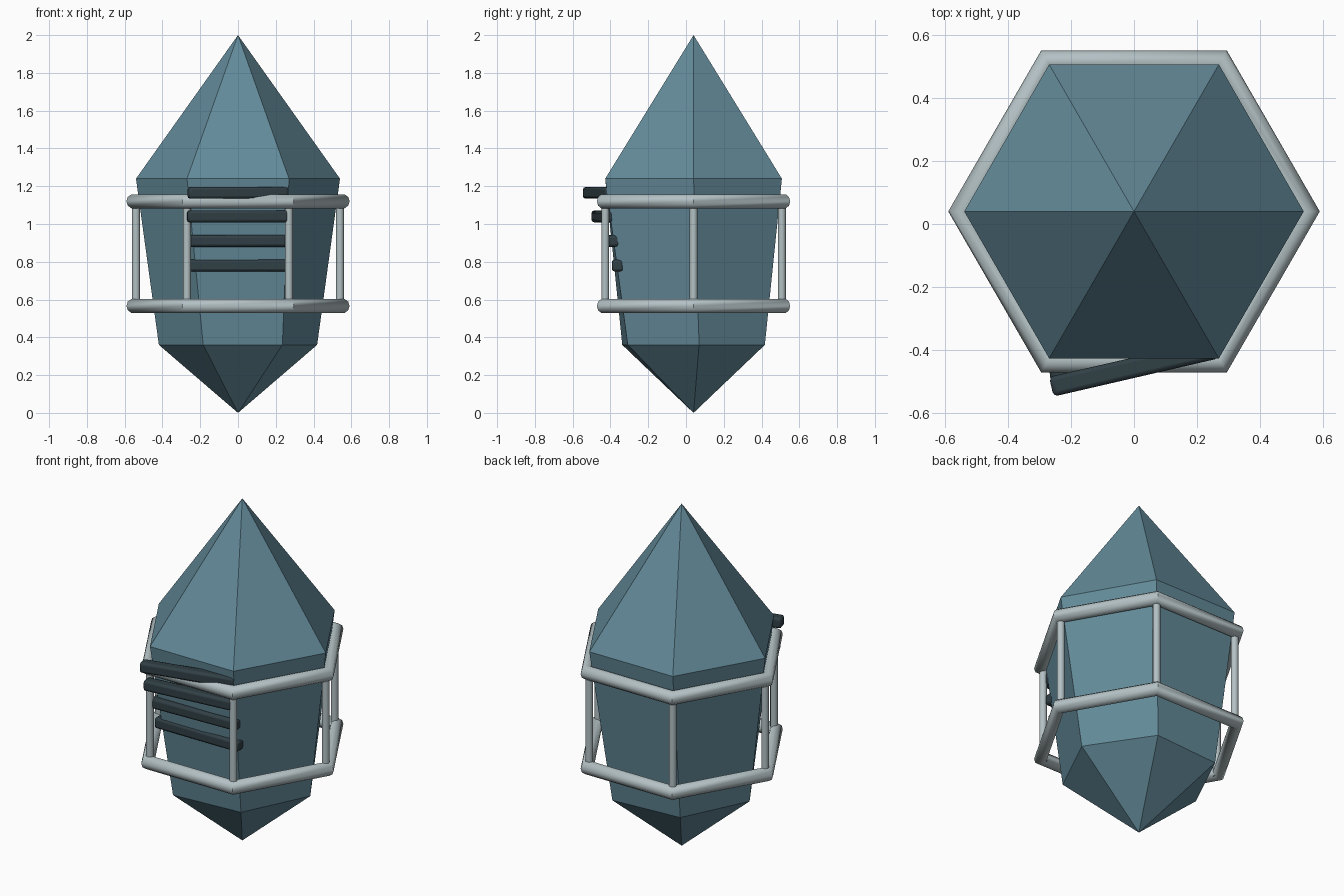
import bpy, bmesh, math
from mathutils import Vector

if "Cube" in bpy.data.objects:
    bpy.data.objects.remove(bpy.data.objects["Cube"])

CY = 0.04  # hexagon axis sits slightly behind the origin


def material(name, rgb):
    m = bpy.data.materials.new(name)
    m.diffuse_color = (*rgb, 1)
    m.use_nodes = True
    m.node_tree.nodes["Principled BSDF"].inputs["Base Color"].default_value = m.diffuse_color
    return m


CRYSTAL = material("teal", (0.125, 0.255, 0.32))
METAL = material("pale_metal", (0.45, 0.53, 0.55))
DARK = material("dark_slate", (0.03, 0.05, 0.06))


def finish(name, mat, smooth=None):
    ob = bpy.context.object
    ob.name = name
    ob.data.materials.append(mat)
    if smooth:
        bpy.ops.object.shade_smooth_by_angle(angle=math.radians(smooth))
    return ob


def hexagon(radius, z, twist=0):
    return [Vector((radius * math.cos(math.radians(60 * i + twist)),
                    CY + radius * math.sin(math.radians(60 * i + twist)), z))
            for i in range(6)]


# Crystal body: two points joined by a tapered, slightly twisted hexagon
bm = bmesh.new()
low = [bm.verts.new(p) for p in hexagon(0.42, 0.36, 4)]
high = [bm.verts.new(p) for p in hexagon(0.54, 1.24)]
tip = bm.verts.new((0, CY, 2))
base = bm.verts.new((0, CY, 0))
for i in range(6):
    j = (i + 1) % 6
    bm.faces.new((base, low[j], low[i]))
    bm.faces.new((low[i], low[j], high[j], high[i]))
    bm.faces.new((high[i], high[j], tip))
mesh = bpy.data.meshes.new("crystal_body")
bm.to_mesh(mesh)
bm.free()
mesh.materials.append(CRYSTAL)
bpy.context.collection.objects.link(bpy.data.objects.new("crystal_body", mesh))

# Hexagonal tube rings
for name, z in (("lower_ring", 0.566), ("upper_ring", 1.12)):
    bpy.ops.mesh.primitive_torus_add(major_segments=6, minor_segments=10,
                                     major_radius=0.552, minor_radius=0.039,
                                     location=(0, CY, z))
    finish(name, METAL, 50)

# Upright posts at the corners
for i, p in enumerate(hexagon(0.54, 0.845)):
    bpy.ops.mesh.primitive_cylinder_add(vertices=10, radius=0.021, depth=0.61, location=p)
    finish(f"post_{i + 1}", METAL, 50)

# Slats across the front, turned progressively outward: y centre, z, angle
for i, (y, z, angle) in enumerate(((-0.361, 0.78, 0), (-0.390, 0.91, 2),
                                   (-0.442, 1.04, 6), (-0.457, 1.165, 13))):
    bpy.ops.mesh.primitive_cube_add(size=1, location=(0, y, z),
                                    rotation=(0, 0, math.radians(angle)))
    bpy.context.object.scale = (0.54, 0.064, 0.062)
    bpy.ops.object.transform_apply(location=False, rotation=False, scale=True)
    slat = finish(f"slat_{i + 1}", DARK, 35)
    bevel = slat.modifiers.new("rounded_edges", 'BEVEL')
    bevel.width = 0.014
    bevel.segments = 2
